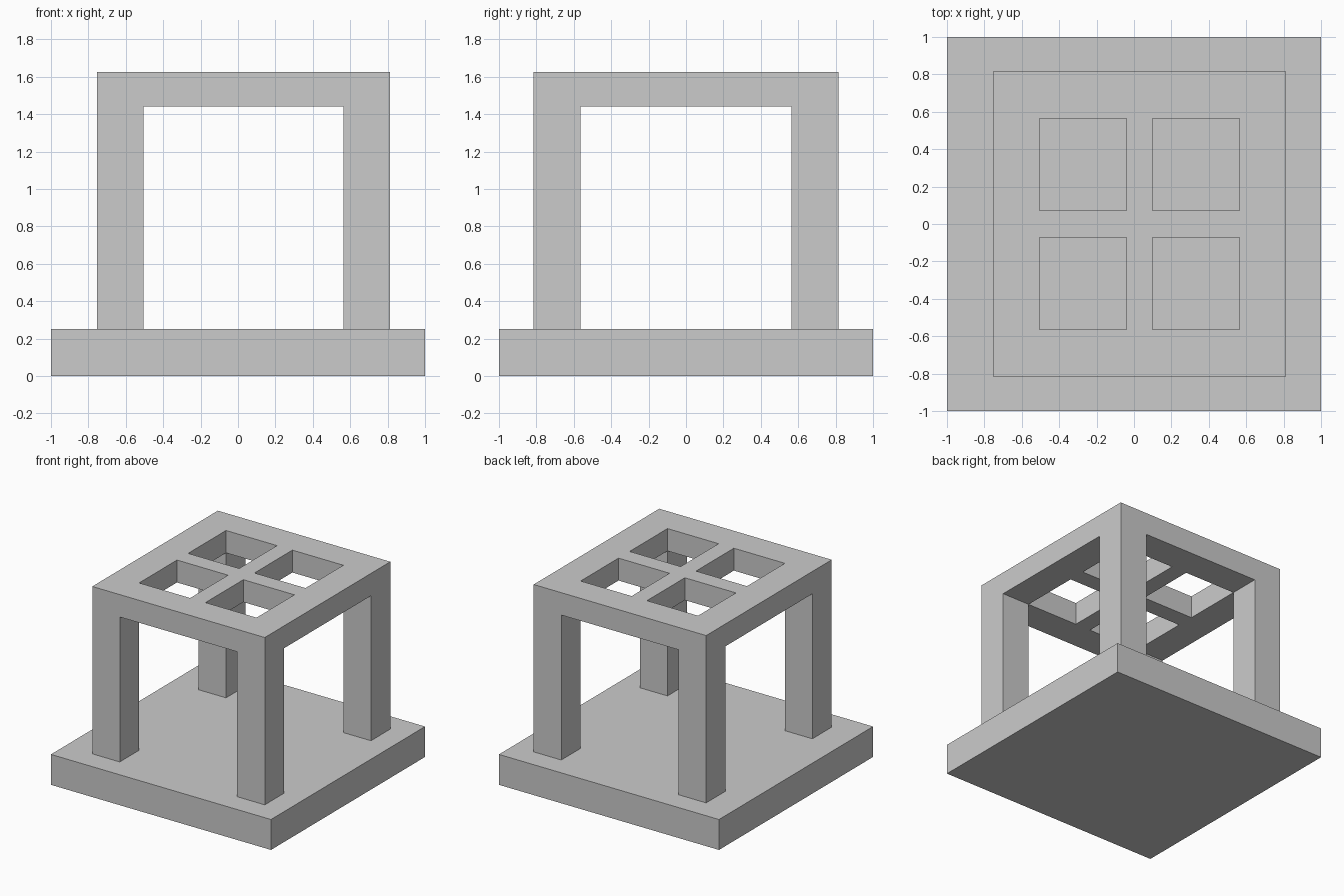
import bpy
import bmesh

if "Cube" in bpy.data.objects:
    bpy.data.objects.remove(bpy.data.objects["Cube"])


def finish(bm, name):
    bmesh.ops.recalc_face_normals(bm, faces=bm.faces)
    mesh = bpy.data.meshes.new(name)
    bm.to_mesh(mesh)
    bm.free()
    obj = bpy.data.objects.new(name, mesh)
    bpy.context.collection.objects.link(obj)
    return obj


def extrude(bm, faces, z):
    """Extrude faces and move the new cap to height z."""
    new = bmesh.ops.extrude_face_region(bm, geom=faces)["geom"]
    for v in new:
        if isinstance(v, bmesh.types.BMVert):
            v.co.z = z
    return [f for f in new if isinstance(f, bmesh.types.BMFace)]


# Base slab
bm = bmesh.new()
bmesh.ops.create_cube(bm, size=1)
bmesh.ops.scale(bm, verts=bm.verts, vec=(2, 2, 0.25))
bmesh.ops.translate(bm, verts=bm.verts, vec=(0, 0, 0.125))
finish(bm, "base_slab")

# Lattice top: a 5 x 5 cell sheet with four openings, given thickness
xs = [-0.754, -0.504, -0.04, 0.099, 0.563, 0.814]
ys = [-0.815, -0.564, -0.072, 0.072, 0.564, 0.815]
TOP, UNDERSIDE, FLOOR = 1.625, 1.441, 0.25
bm = bmesh.new()
grid = [[bm.verts.new((x, y, TOP)) for y in ys] for x in xs]
for i in range(5):
    for j in range(5):
        if i in (1, 3) and j in (1, 3):
            continue
        bm.faces.new((grid[i][j], grid[i + 1][j], grid[i + 1][j + 1], grid[i][j + 1]))
under = extrude(bm, bm.faces[:] + bm.edges[:] + bm.verts[:], UNDERSIDE)

# Four legs pulled down from the corner cells
corners = []
for f in under:
    c = f.calc_center_median()
    if not xs[1] < c.x < xs[4] and not ys[1] < c.y < ys[4]:
        corners.append(f)
extrude(bm, corners, FLOOR)
finish(bm, "lattice_top_with_legs")
